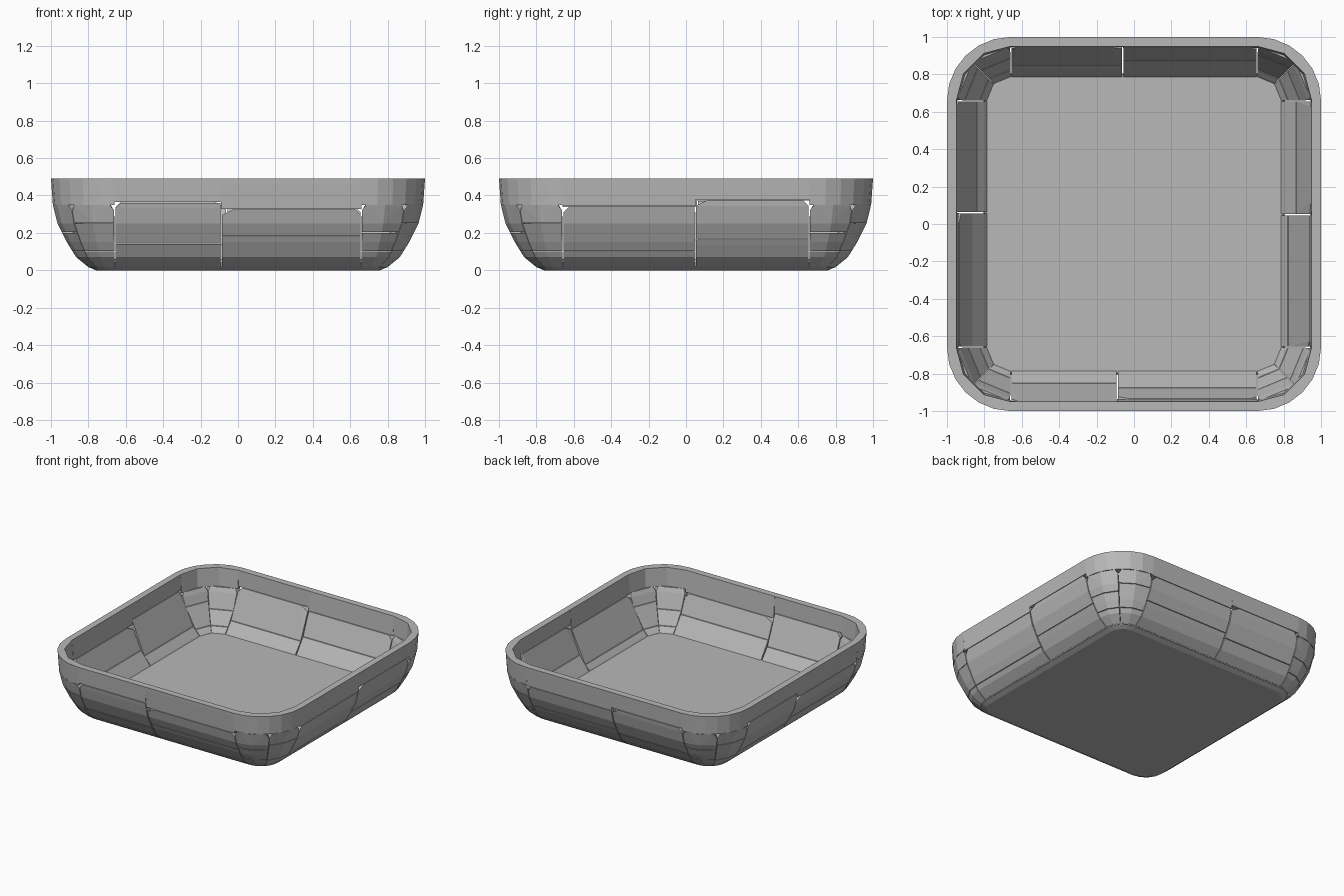
import bpy, bmesh, math

if "Cube" in bpy.data.objects:
    bpy.data.objects.remove(bpy.data.objects["Cube"])

C = 0.66      # where the straight sides end and the rounded corners begin
TOP = 0.49
GAP = 0.004
OUTER = [(0, .76), (.02, .81), (.07, .865), (.15, .915), (.25, .965), (.35, .99), (TOP, 1.0)]
INNER = [(0, .75), (.03, .76), (.06, .785), (.12, .84), (.2, .885), (.3, .925), (.36, .945), (TOP, .95)]

mat = bpy.data.materials.new("plain grey")
mat.diffuse_color = (0.48, 0.48, 0.48, 1)
mat.use_nodes = True
mat.node_tree.nodes["Principled BSDF"].inputs["Base Color"].default_value = mat.diffuse_color


def width(profile, z):
    for (z0, w0), (z1, w1) in zip(profile, profile[1:]):
        if z <= z1:
            return w0 + (w1 - w0) * (z - z0) / (z1 - z0)
    return profile[-1][1]


def place(side, t, w, z):
    # t runs along a side up to C, then from C to C + 1 around the corner
    if t <= C:
        x, y = t, -w
    else:
        a = (t - C) * math.pi / 2
        x, y = C + (w - C) * math.sin(a), -C - (w - C) * math.cos(a)
    for _ in range(side):
        x, y = -y, x
    return (x, y, z)


def add_hull(bm, points):
    part = bmesh.new()
    for p in points:
        part.verts.new(p)
    res = bmesh.ops.convex_hull(part, input=part.verts)
    loose = [v for v in set(res["geom_interior"] + res["geom_unused"])
             if isinstance(v, bmesh.types.BMVert)]
    bmesh.ops.delete(part, geom=loose, context='VERTS')
    bmesh.ops.recalc_face_normals(part, faces=part.faces)
    me = bpy.data.meshes.new("temp")
    part.to_mesh(me)
    part.free()
    bm.from_mesh(me)
    bpy.data.meshes.remove(me)


def patch(bm, side, t0, t1, z0, z1, cut0=0.0, cut1=0.0):
    # solid piece of the wall; cut0 / cut1 trim its upper corners
    pts = []
    mid = z1 - 0.03
    zs = [z0, z1] + [z for z in (.07, .15, .2, .25, .3, mid) if z0 < z <= mid]
    for z in zs:
        k = max(0, (z - mid) / 0.03) if mid > z0 else 0
        a, b = t0 + GAP + cut0 * k, t1 - GAP - cut1 * k
        for t in (a, (a + b) / 2, b):
            pts.append(place(side, t, width(OUTER, z), z))
            pts.append(place(side, t, width(INNER, z), z))
    add_hull(bm, pts)


def finish(name, bm):
    me = bpy.data.meshes.new(name)
    bm.to_mesh(me)
    bm.free()
    me.materials.append(mat)
    ob = bpy.data.objects.new(name, me)
    bpy.context.collection.objects.link(ob)


# Floor slab with rounded corners
bm = bmesh.new()
add_hull(bm, [place(s, t, w, z) for s in range(4)
              for t in (-C, C, C + .25, C + .5, C + .75)
              for z, w in ((0, .76), (.02, .805), (.06, .80))])
finish("floor", bm)

# Per side: split position, then (lower seam, upper seam) for each half
SIDES = [
    ("front", -.09, (.14, .36), (.18, .325)),
    ("right", .05, (.10, .34), (.165, .375)),
    ("back", .06, (.17, .34), (.14, .365)),
    ("left", -.06, (.12, .37), (.16, .335)),
]
rim, corners = bmesh.new(), bmesh.new()
for s, (name, split, left, right) in enumerate(SIDES):
    # Straight wall panels and the rim above them
    bm = bmesh.new()
    for t0, t1, (low, high), c0, c1 in ((-C, split, left, .03, 0),
                                        (split, C, right, .06, .03)):
        patch(bm, s, t0, t1, .015, low)
        patch(bm, s, t0, t1, low + GAP, high, c0, c1)
        patch(rim, s, t0 - GAP, t1 + GAP, high + GAP, TOP)
    finish(name + "_wall", bm)
    # Faceted corner pieces
    for i in range(3):
        patch(rim, s, C + i / 3 - GAP, C + (i + 1) / 3 + GAP, .35, TOP)
    for i in range(2):
        t0, t1 = C + i / 2, C + (i + 1) / 2
        seam = .2 + .05 * i
        patch(corners, s, t0, t1, .015, .10)
        patch(corners, s, t0, t1, .10 + GAP, seam)
        patch(corners, s, t0, t1, seam + GAP, .348, .04, .04)
finish("rim", rim)
finish("corner_walls", corners)
